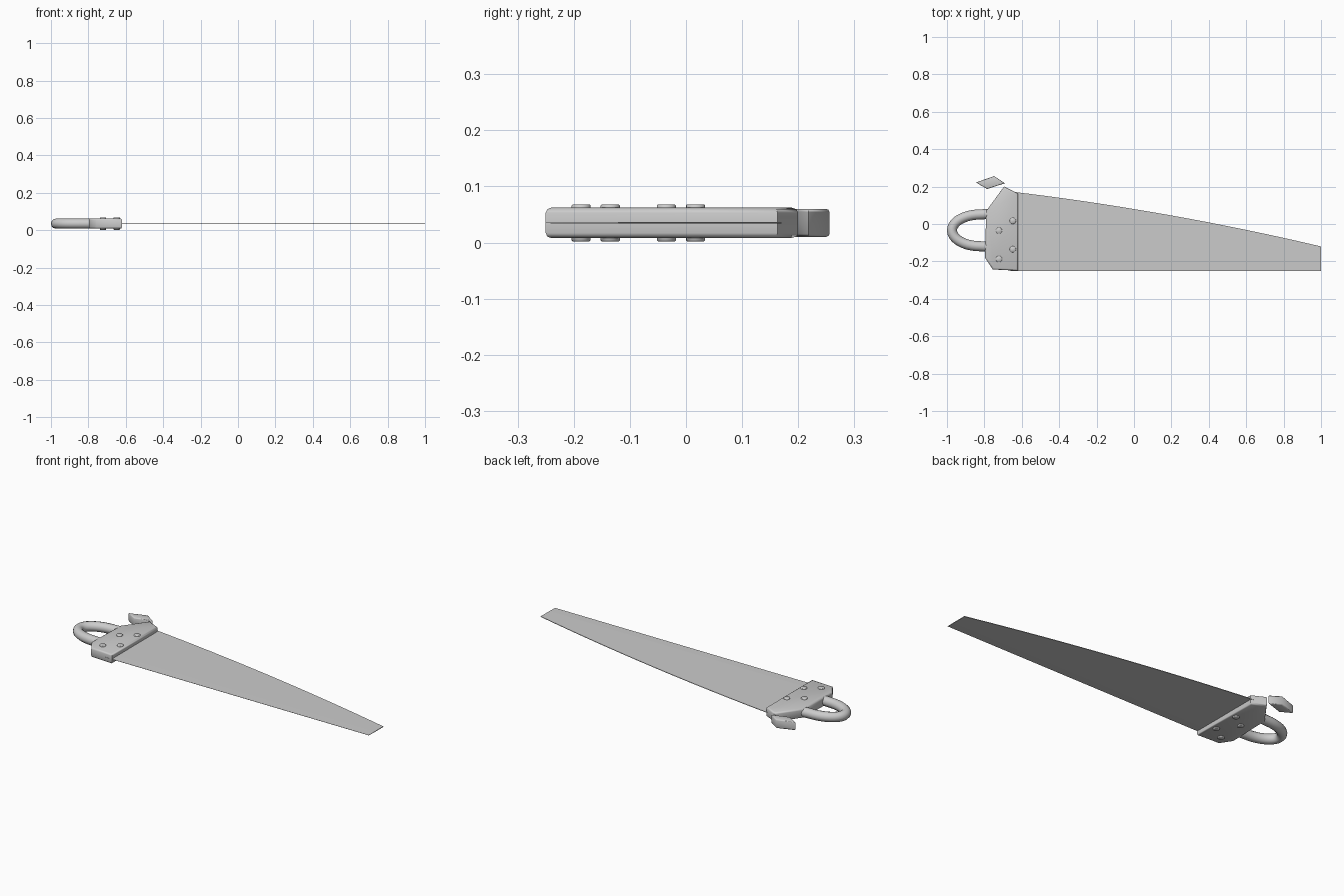
import bpy, bmesh, math
from mathutils import Vector

cube = bpy.data.objects.get("Cube")
if cube:
    bpy.data.objects.remove(cube, do_unlink=True)

MID = 0.035  # height of the saw's centre plane

steel = bpy.data.materials.new("grey steel")
steel.use_nodes = True
GREY = (0.6, 0.6, 0.6, 1)
steel.diffuse_color = GREY
steel.node_tree.nodes["Principled BSDF"].inputs["Base Color"].default_value = GREY


def finish(name, bm, smooth=True):
    """Turn a bmesh into a named, coloured object."""
    bmesh.ops.recalc_face_normals(bm, faces=bm.faces)
    mesh = bpy.data.meshes.new(name)
    bm.to_mesh(mesh)
    bm.free()
    mesh.materials.append(steel)
    ob = bpy.data.objects.new(name, mesh)
    bpy.context.collection.objects.link(ob)
    bpy.ops.object.select_all(action="DESELECT")
    bpy.context.view_layer.objects.active = ob
    ob.select_set(True)
    if smooth:
        bpy.ops.object.shade_smooth_by_angle(angle=math.radians(50))
    return ob


def slab(name, outline, half, bevel=0.0):
    """Extrude a plan outline symmetrically about the centre plane."""
    bm = bmesh.new()
    face = bm.faces.new([bm.verts.new((x, y, MID - half)) for x, y in outline])
    top = bmesh.ops.extrude_face_region(bm, geom=[face])["geom"]
    for v in top:
        if isinstance(v, bmesh.types.BMVert):
            v.co.z = MID + half
    if bevel:
        rims = [e for e in bm.edges
                if abs(e.verts[0].co.z - e.verts[1].co.z) < 1e-5]
        bmesh.ops.bevel(bm, geom=rims, offset=bevel, segments=2,
                        profile=0.5, affect="EDGES")
    return finish(name, bm)


# Blade: gently bowed back, with a strip tapering to the cutting edge
bm = bmesh.new()
STEPS, START, LOW, LINE, THICK = 16, -0.66, -0.25, -0.2, 0.0015
rings = []
for i in range(STEPS + 1):
    x = START + (1 - START) * i / STEPS
    back = 0.08 - 0.165 * x - 0.035 * x * x
    section = [(back, THICK), (LINE, THICK), (LOW, THICK / 3),
               (LOW, -THICK / 3), (LINE, -THICK), (back, -THICK)]
    rings.append([bm.verts.new((x, y, MID + z)) for y, z in section])
for a, b in zip(rings, rings[1:]):
    for j in range(len(a)):
        k = (j + 1) % len(a)
        bm.faces.new((a[j], a[k], b[k], b[j]))
bm.faces.new(rings[0])
bm.faces.new(rings[-1])
finish("blade", bm, smooth=False)

# Handle plate and its separate upper horn
slab("handle_plate", [(-0.62, -0.25), (-0.755, -0.243), (-0.797, -0.18),
                      (-0.79, 0.07), (-0.695, 0.2), (-0.62, 0.163)], 0.027, 0.009)
slab("handle_horn", [(-0.845, 0.222), (-0.748, 0.256), (-0.69, 0.218),
                     (-0.785, 0.187)], 0.025, 0.006)

# Grip loop: a tube swept round a stretched half ring into the plate
bm = bmesh.new()
ARC, SIDES, TUBE = 20, 12, 0.027
path = [Vector((-0.76, 0.055, MID))]
for i in range(ARC + 1):
    t = math.radians(90 + 180 * i / ARC)
    path.append(Vector((-0.822 + 0.151 * math.cos(t), -0.034 + 0.085 * math.sin(t), MID)))
path.append(Vector((-0.76, -0.123, MID)))
rings = []
for i, p in enumerate(path):
    along = (path[min(i + 1, len(path) - 1)] - path[max(i - 1, 0)]).normalized()
    side = along.cross(Vector((0, 0, 1)))
    rings.append([bm.verts.new(p + side * TUBE * math.cos(a) + Vector((0, 0, TUBE * math.sin(a))))
                  for a in (math.tau * j / SIDES for j in range(SIDES))])
for a, b in zip(rings, rings[1:]):
    for j in range(SIDES):
        k = (j + 1) % SIDES
        bm.faces.new((a[j], a[k], b[k], b[j]))
bm.faces.new(rings[0])
bm.faces.new(rings[-1])
finish("grip_loop", bm)

# Rivets pass through the plate and show on both sides
for n, (x, y) in enumerate([(-0.648, 0.017), (-0.722, -0.035),
                            (-0.648, -0.135), (-0.722, -0.187)]):
    bm = bmesh.new()
    bmesh.ops.create_cone(bm, cap_ends=True, segments=16, radius1=0.017,
                          radius2=0.017, depth=0.066)
    rims = [e for e in bm.edges
            if abs(e.verts[0].co.z - e.verts[1].co.z) < 1e-5]
    bmesh.ops.bevel(bm, geom=rims, offset=0.002, segments=1, affect="EDGES")
    bmesh.ops.translate(bm, verts=bm.verts, vec=(x, y, MID))
    finish(f"rivet_{n + 1}", bm)
